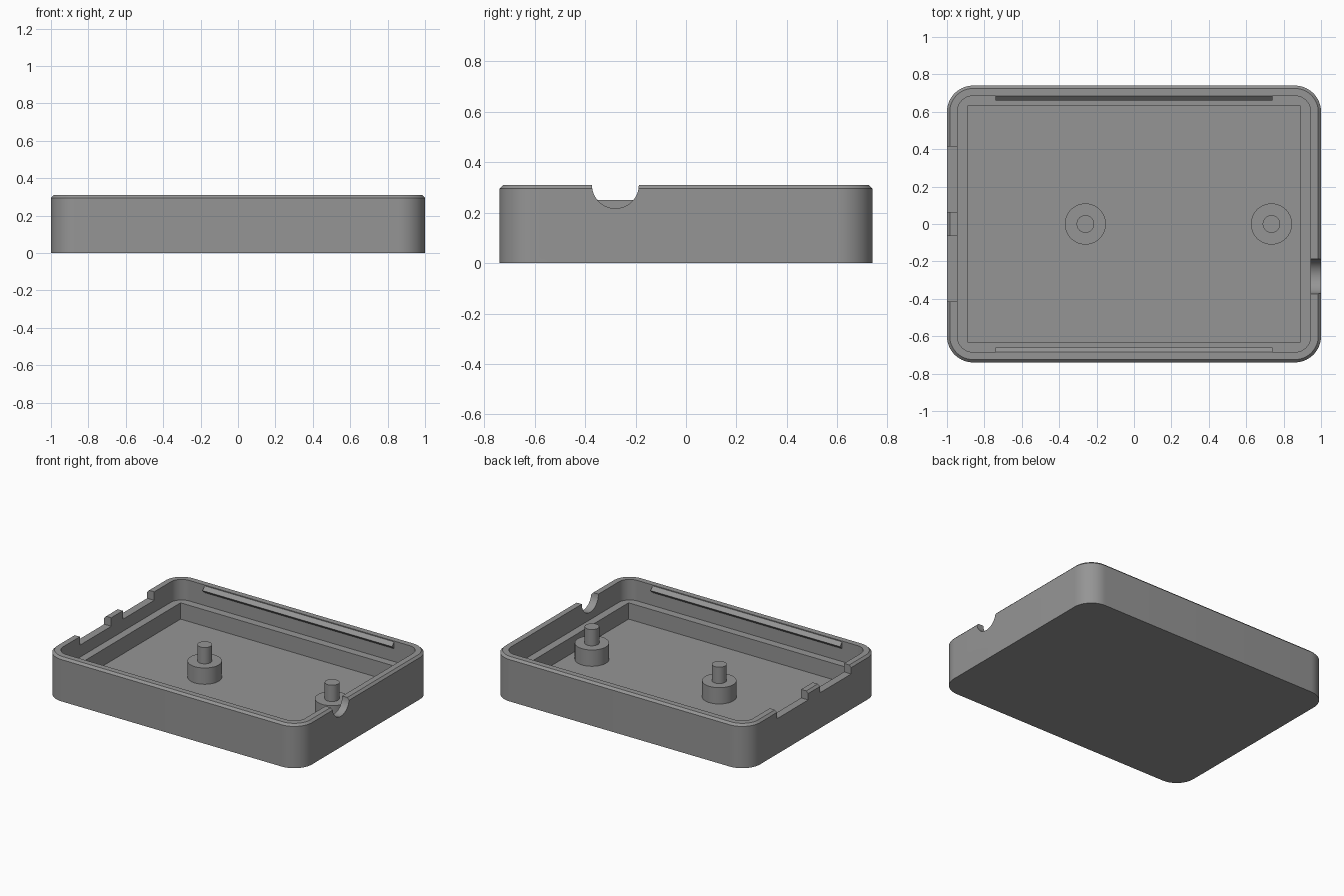
import bpy, bmesh, math
from mathutils import Matrix

if "Cube" in bpy.data.objects:
    bpy.data.objects.remove(bpy.data.objects["Cube"])

grey = bpy.data.materials.new("plain_grey")
grey.diffuse_color = (0.30, 0.30, 0.30, 1)
grey.use_nodes = True
grey.node_tree.nodes["Principled BSDF"].inputs["Base Color"].default_value = grey.diffuse_color

TOP, LEDGE, FLOOR = 0.31, 0.165, 0.05
SEG = 14


def make(name, bm):
    bmesh.ops.remove_doubles(bm, verts=bm.verts, dist=1e-5)
    bmesh.ops.recalc_face_normals(bm, faces=bm.faces)
    me = bpy.data.meshes.new(name)
    bm.to_mesh(me)
    bm.free()
    me.materials.append(grey)
    ob = bpy.data.objects.new(name, me)
    bpy.context.collection.objects.link(ob)
    return ob


def smooth(ob):
    bpy.ops.object.select_all(action='DESELECT')
    bpy.context.view_layer.objects.active = ob
    ob.select_set(True)
    bpy.ops.object.shade_smooth_by_angle(angle=math.radians(30))


def rounded_rect(hx, hy, r, z):
    pts = []
    for q, (sx, sy) in enumerate([(1, 1), (-1, 1), (-1, -1), (1, -1)]):
        for i in range(SEG + 1):
            a = math.pi / 2 * (q + i / SEG)
            pts.append((sx * (hx - r) + r * math.cos(a),
                        sy * (hy - r) + r * math.sin(a), z))
    return pts


def loft(name, rings):
    bm = bmesh.new()
    loops = [[bm.verts.new(p) for p in ring] for ring in rings]
    for a, b in zip(loops, loops[1:]):
        for i in range(len(a)):
            j = (i + 1) % len(a)
            bm.faces.new((a[i], a[j], b[j], b[i]))
    bm.faces.new(loops[0])
    bm.faces.new(loops[-1])
    return make(name, bm)


def lathe(name, profile, x, n=40):
    # closed round solid from (radius, height) points
    return loft(name, [[(x + r * math.cos(2 * math.pi * i / n),
                         r * math.sin(2 * math.pi * i / n), z)
                        for i in range(n)] for r, z in profile])


def cut(ob, cutter):
    cutter.hide_render = True
    cutter.hide_set(True)
    mod = ob.modifiers.new("cut", 'BOOLEAN')
    mod.operation, mod.solver, mod.object = 'DIFFERENCE', 'EXACT', cutter
    bpy.context.view_layer.objects.active = ob
    bpy.ops.object.modifier_apply(modifier=mod.name)
    bpy.data.objects.remove(cutter)


# tray: outer wall, bevelled rim, inner wall, ledge and floor
tray = loft("tray", [
    rounded_rect(1.0, 0.74, 0.14, 0),
    rounded_rect(1.0, 0.74, 0.14, TOP - 0.015),
    rounded_rect(0.985, 0.725, 0.125, TOP),
    rounded_rect(0.945, 0.685, 0.085, TOP),
    rounded_rect(0.945, 0.685, 0.085, LEDGE),
    rounded_rect(0.89, 0.63, 0, LEDGE),
    rounded_rect(0.89, 0.63, 0, FLOOR)])

# two notches in the left wall, leaving a tab between them
for y0, y1 in [(-0.415, -0.065), (0.065, 0.415)]:
    bm = bmesh.new()
    bmesh.ops.create_cube(bm, size=1, matrix=Matrix.Translation(
        (-0.98, (y0 + y1) / 2, 0.35)) @ Matrix.Diagonal((0.2, y1 - y0, 0.2, 1)))
    cut(tray, make("notch_cutter", bm))

# half-round cable opening in the right wall
bm = bmesh.new()
bmesh.ops.create_cone(bm, cap_ends=True, segments=48, radius1=0.093, radius2=0.093,
                      depth=0.2, matrix=Matrix.Translation((0.98, -0.28, TOP))
                      @ Matrix.Rotation(math.pi / 2, 4, 'Y'))
cut(tray, make("cable_cutter", bm))
smooth(tray)

# stepped mounting posts
for name, x in [("middle_post", -0.26), ("right_post", 0.735)]:
    smooth(lathe(name, [(0.11, FLOOR - 0.01), (0.11, LEDGE), (0.047, LEDGE),
                        (0.047, 0.28)], x))

# triangular snap ridges along the front and back inner walls
for name, s in [("front_snap_ridge", -1), ("back_snap_ridge", 1)]:
    loft(name, [[(x, s * 0.686, 0.305), (x, s * 0.66, 0.28), (x, s * 0.686, 0.255)]
                for x in (-0.74, 0.74)])
